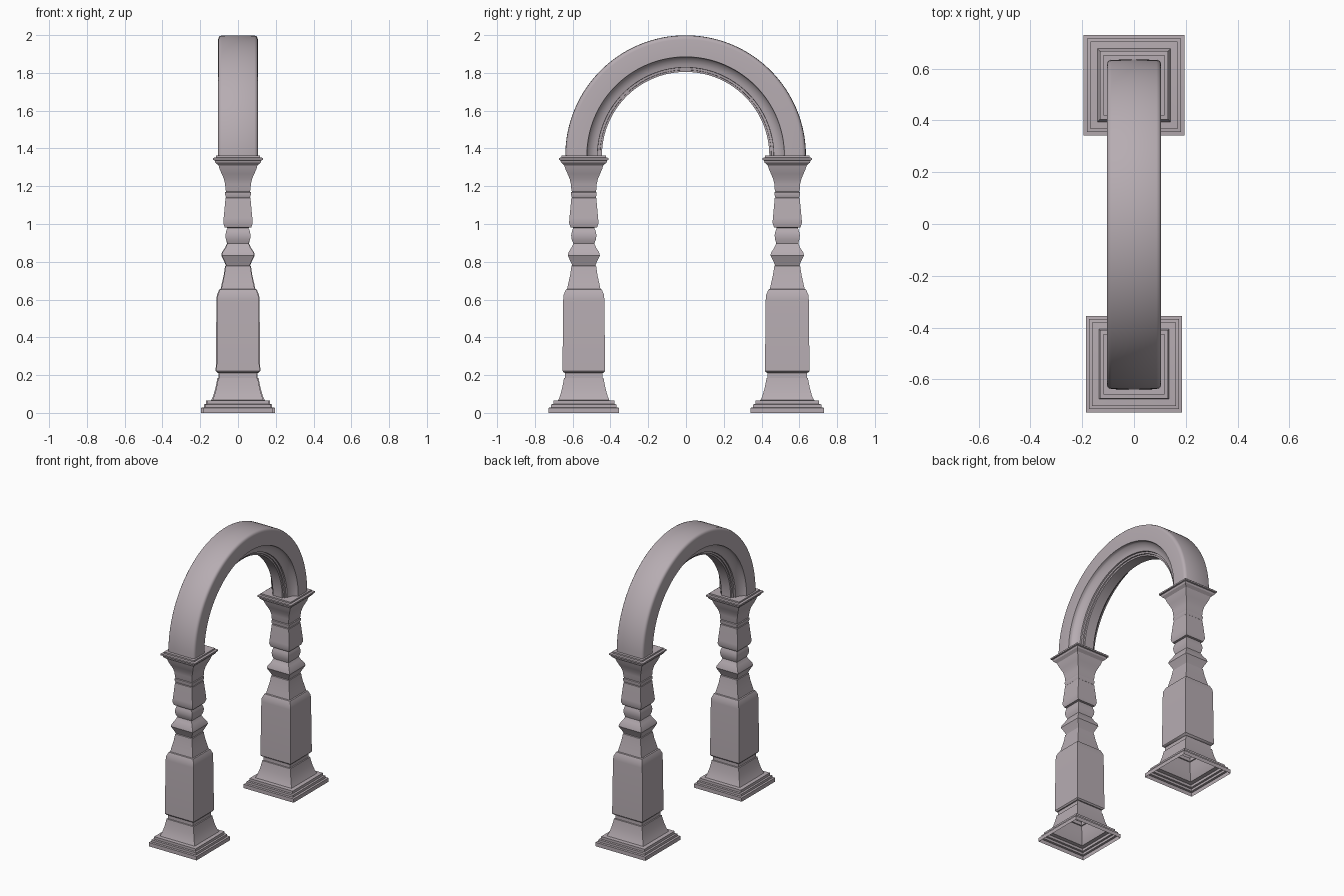
import bpy, bmesh, math

# column profile: (half width, height)
COLUMN = [(.188, 0), (.188, .027), (.175, .029), (.175, .045), (.163, .047), (.163, .065),
          (.137, .067), (.127, .09), (.116, .13), (.109, .165), (.106, .184), (.1, .186),
          (.1, .211), (.106, .213), (.114, .222), (.11, .60), (.108, .625), (.096, .653),
          (.089, .656), (.083, .685), (.073, .73), (.066, .778), (.062, .781), (.07, .80),
          (.086, .833), (.082, .85), (.066, .875), (.056, .897), (.064, .918), (.067, .94),
          (.063, .96), (.056, .98), (.07, .982), (.078, 1.005), (.076, 1.03), (.066, 1.138),
          (.063, 1.141), (.068, 1.155), (.068, 1.168), (.063, 1.171), (.066, 1.18),
          (.068, 1.21), (.075, 1.24), (.086, 1.265), (.097, 1.29), (.103, 1.31),
          (.12, 1.325), (.124, 1.337), (.132, 1.34), (.132, 1.35), (.117, 1.352), (.117, 1.362)]

# arch half section: (x, radius), inner edge to crown
ARCH = [(0, .443), (.036, .443), (.038, .453), (.046, .454), (.048, .466), (.058, .467),
        (.062, .485), (.071, .503), (.084, .517), (.09, .521), (.105, .523),
        (.105, .615), (.103, .625), (.097, .632), (.087, .636), (0, .637)]
ARCH_Z = 1.362

# mauve-grey stone
stone = bpy.data.materials.new("stone")
stone.diffuse_color = (.47, .415, .445, 1)


def finish(name, bm):
    bmesh.ops.recalc_face_normals(bm, faces=bm.faces)
    mesh = bpy.data.meshes.new(name)
    bm.to_mesh(mesh)
    bm.free()
    mesh.materials.append(stone)
    ob = bpy.data.objects.new(name, mesh)
    bpy.context.collection.objects.link(ob)
    bpy.ops.object.select_all(action='DESELECT')
    ob.select_set(True)
    bpy.context.view_layer.objects.active = ob
    bpy.ops.object.shade_smooth_by_angle(angle=math.radians(30))


def bridge(bm, rings):
    for a, b in zip(rings, rings[1:]):
        for i in range(len(a)):
            j = (i + 1) % len(a)
            bm.faces.new((a[i], a[j], b[j], b[i]))


# square columns, hollow underneath; the back one is slightly stouter below
def column(name, cy, low_scale):
    bm = bmesh.new()
    rings = []
    for h, z in COLUMN:
        h *= low_scale if z < .9 else 1
        rings.append([bm.verts.new((sx * h, cy + sy * h, z))
                      for sx, sy in ((-1, -1), (1, -1), (1, 1), (-1, 1))])
    bridge(bm, rings)
    bm.faces.new(rings[-1])
    finish(name, bm)


column("front_column", -.541, .99)
column("back_column", .536, 1.035)

# moulded half-round arch swept from one capital to the other
section = ARCH + [(-x, r) for x, r in ARCH[-2:0:-1]]
bm = bmesh.new()
rings = []
for k in range(65):
    a = math.pi * k / 64
    rings.append([bm.verts.new((x, r * math.cos(a) - .002, ARCH_Z + r * math.sin(a)))
                  for x, r in section])
bridge(bm, rings)
finish("arch", bm)
